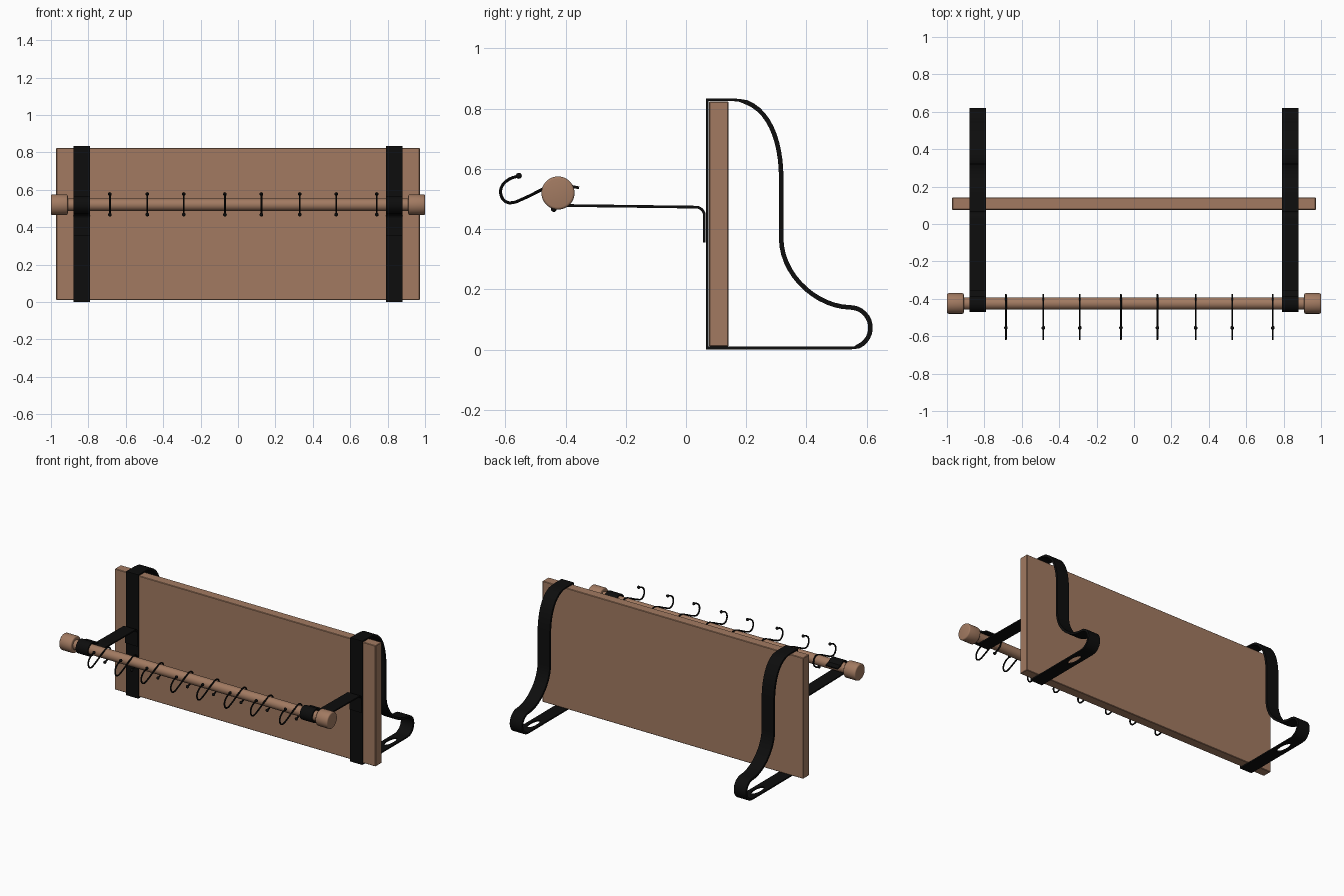
import bpy, bmesh, math
from mathutils import Vector, Matrix
from mathutils.geometry import interpolate_bezier

if "Cube" in bpy.data.objects:
    bpy.data.objects.remove(bpy.data.objects["Cube"])


def material(name, rgb):
    m = bpy.data.materials.new(name)
    m.diffuse_color = (*rgb, 1)
    m.use_nodes = True
    m.node_tree.nodes["Principled BSDF"].inputs["Base Color"].default_value = m.diffuse_color
    return m


WOOD = material("warm_wood", (0.36, 0.195, 0.12))
IRON = material("black_iron", (0.004, 0.004, 0.004))


def add_object(name, bm, mat, smooth=True):
    bmesh.ops.recalc_face_normals(bm, faces=bm.faces)
    me = bpy.data.meshes.new(name)
    bm.to_mesh(me)
    bm.free()
    me.materials.append(mat)
    ob = bpy.data.objects.new(name, me)
    bpy.context.collection.objects.link(ob)
    if smooth:
        bpy.ops.object.select_all(action='DESELECT')
        ob.select_set(True)
        bpy.context.view_layer.objects.active = ob
        bpy.ops.object.shade_smooth_by_angle(angle=math.radians(35))
    return ob


def bezier(a, b, c, d, n=14):
    return [(p.x, p.y) for p in interpolate_bezier(*[Vector(q).to_3d() for q in (a, b, c, d)], n)]


def arc(cy, cz, r, a0, a1, n=14):
    angles = [math.radians(a0 + (a1 - a0) * i / n) for i in range(n + 1)]
    return [(cy + r * math.cos(a), cz + r * math.sin(a)) for a in angles]


def ribbon(name, path, x0, x1, thickness, closed=False):
    """Flat metal strip following a side profile of (y, z) points."""
    pts = [Vector(p) for p in path]
    n = len(pts)
    bm = bmesh.new()
    rings = []
    for i, p in enumerate(pts):
        before = pts[i - 1] if closed or i > 0 else None
        after = pts[(i + 1) % n] if closed or i < n - 1 else None
        d0 = (p - before).normalized() if before else (after - p).normalized()
        d1 = (after - p).normalized() if after else d0
        n0, n1 = Vector((-d0.y, d0.x)), Vector((-d1.y, d1.x))
        mid = (n0 + n1).normalized()
        off = mid * (thickness(p) / 2 / max(mid.dot(n0), 0.5))
        rings.append([bm.verts.new((x, *(p + s * off)))
                      for x, s in ((x0, 1), (x1, 1), (x1, -1), (x0, -1))])
    for i in range(n if closed else n - 1):
        a, b = rings[i], rings[(i + 1) % n]
        for k in range(4):
            bm.faces.new((a[k], a[(k + 1) % 4], b[(k + 1) % 4], b[k]))
    if not closed:
        bm.faces.new(rings[0])
        bm.faces.new(rings[-1])
    return add_object(name, bm, IRON)


def x_cylinder(name, x0, x1, r, bevel=0.0):
    bm = bmesh.new()
    bmesh.ops.create_cone(bm, cap_ends=True, segments=40, radius1=r, radius2=r, depth=x1 - x0,
                          matrix=Matrix.Translation(((x0 + x1) / 2, ROD_Y, ROD_Z))
                          @ Matrix.Rotation(math.pi / 2, 4, 'Y'))
    if bevel:
        rims = [e for e in bm.edges if abs(e.verts[0].co.x - e.verts[1].co.x) < 1e-5]
        bmesh.ops.bevel(bm, geom=rims, offset=bevel, segments=3, profile=0.5, affect='EDGES')
    return add_object(name, bm, WOOD)


ROD_Y, ROD_Z = -0.425, 0.52

# Wooden back board
bm = bmesh.new()
bmesh.ops.create_cube(bm, size=1, matrix=Matrix.Translation((0, 0.1085, 0.417))
                      @ Matrix.Diagonal((1.944, 0.065, 0.814, 1)))
bmesh.ops.bevel(bm, geom=bm.edges[:], offset=0.003, segments=1, affect='EDGES')
add_object("back_board", bm, WOOD, smooth=False)

# Side profile of the closed strap, and of the arm that wraps the rod
strap_path = [(0.071, 0.005), (0.071, 0.83)]
strap_path += bezier((0.15, 0.83), (0.27, 0.83), (0.316, 0.70), (0.316, 0.57))
strap_path += bezier((0.316, 0.37), (0.316, 0.25), (0.43, 0.143), (0.545, 0.14))
strap_path += arc(0.545, 0.0725, 0.0675, 82, -90)
arm_path = [(0.061, 0.355)] + arc(0.033, 0.445, 0.028, 0, 90, 6)
arm_path += arc(ROD_Y, ROD_Z, 0.042, -80, -325, 26) + [(-0.355, 0.537)]

for side, label in ((-1, "left"), (1, "right")):
    x0, x1 = sorted((side * 0.79, side * 0.88))
    strap = ribbon(label + "_strap", strap_path, x0, x1,
                   lambda p: 0.015 if p.x > 0.2 and p.y > 0.01 else 0.009, closed=True)
    ribbon(label + "_arm", arm_path, x0, x1, lambda p: 0.009)

    # Slot in the strap foot
    cut = bmesh.new()
    bmesh.ops.create_cone(cut, cap_ends=True, segments=24, radius1=1, radius2=1, depth=0.06,
                          matrix=Matrix.Translation((side * 0.835, 0.43, 0.005))
                          @ Matrix.Diagonal((0.022, 0.06, 1, 1)))
    cutter = add_object(label + "_slot_cutter", cut, IRON, smooth=False)
    cutter.hide_render = True
    mod = strap.modifiers.new("slot", 'BOOLEAN')
    mod.operation, mod.object, mod.solver = 'DIFFERENCE', cutter, 'EXACT'
    bpy.context.view_layer.objects.active = strap
    bpy.ops.object.modifier_apply(modifier=mod.name)
    bpy.data.objects.remove(cutter)

    # End cap of the rod
    x_cylinder(label + "_end_cap", *sorted((side * 0.91, side * 1.0)), 0.055, bevel=0.008)

# Hanging rod
x_cylinder("hanging_rod", -0.95, 0.95, 0.033)

# S hooks: one half of the bend, repeated by point symmetry
half = [(-0.555, 0.577), (-0.59, 0.564), (-0.613, 0.538), (-0.612, 0.507),
        (-0.596, 0.490), (-0.576, 0.488), (-0.545, 0.499)]
wire = half + [(-0.994 - y, 1.044 - z) for y, z in reversed(half)]
curve = bpy.data.curves.new("hook_wire", 'CURVE')
curve.dimensions = '3D'
curve.bevel_depth, curve.bevel_resolution, curve.resolution_u = 0.005, 2, 5
curve.use_fill_caps = True
spline = curve.splines.new('BEZIER')
spline.bezier_points.add(len(wire) - 1)
for bp, (y, z) in zip(spline.bezier_points, wire):
    bp.co = (0, y, z)
    bp.handle_left_type = bp.handle_right_type = 'AUTO'
temp = bpy.data.objects.new("hook_wire", curve)
bpy.context.collection.objects.link(temp)
wire_mesh = bpy.data.meshes.new_from_object(temp.evaluated_get(bpy.context.evaluated_depsgraph_get()))
bpy.data.objects.remove(temp)

for i, x in enumerate((-0.685, -0.485, -0.29, -0.07, 0.125, 0.33, 0.525, 0.742)):
    bm = bmesh.new()
    bm.from_mesh(wire_mesh)
    for y, z in (wire[0], wire[-1]):
        bmesh.ops.create_uvsphere(bm, u_segments=12, v_segments=8, radius=0.01,
                                  matrix=Matrix.Translation((0, y, z)))
    bmesh.ops.translate(bm, verts=bm.verts, vec=(x, 0, 0))
    for f in bm.faces:
        f.material_index = 0
    add_object(f"hook_{i + 1}", bm, IRON)
